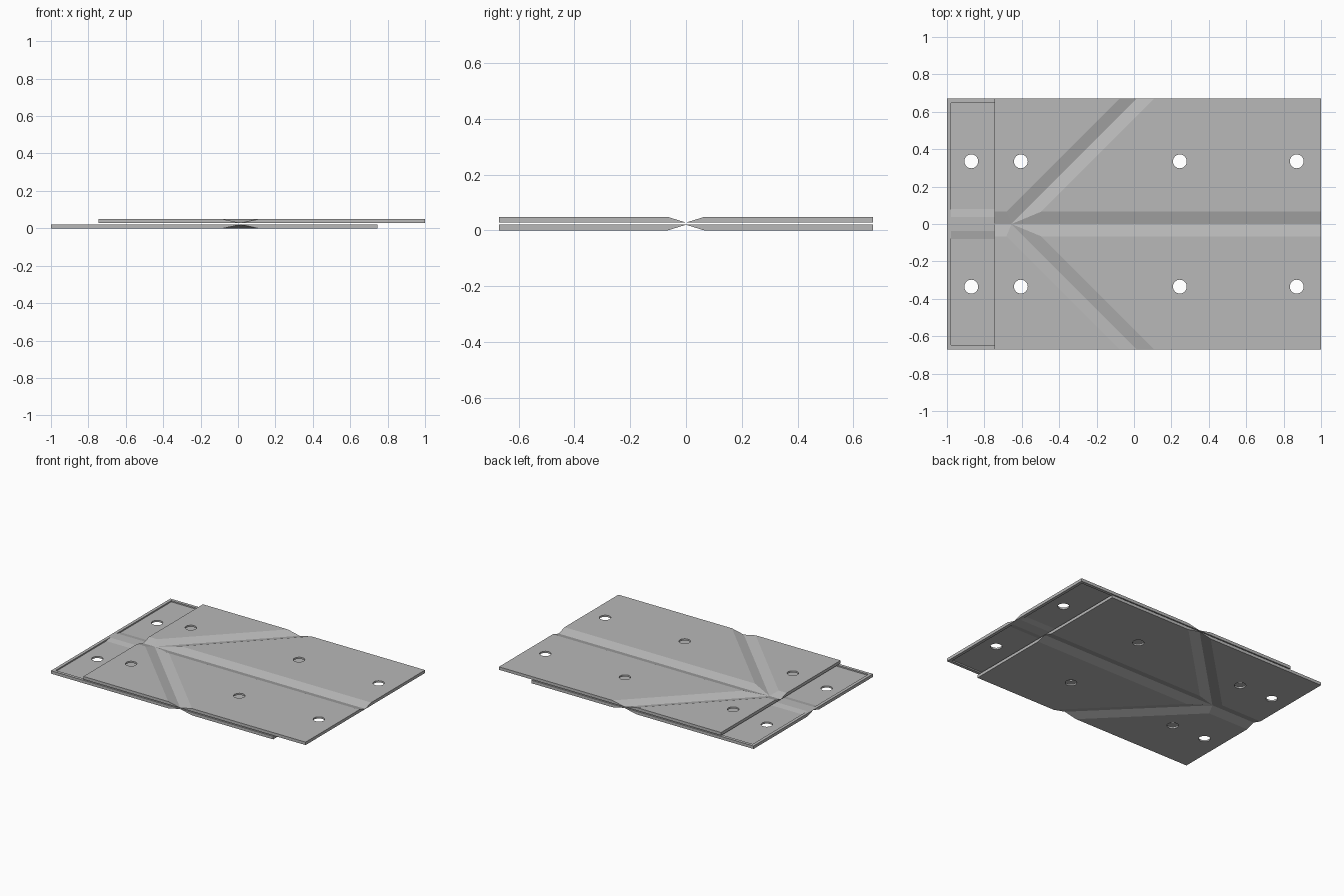
import bpy, bmesh, math
from mathutils import Matrix

cube = bpy.data.objects.get("Cube")
if cube:
    bpy.data.objects.remove(cube, do_unlink=True)

THICK = 0.021      # plate thickness
TOTAL = 0.0485     # height of the stacked pair
HALF_Y = 0.67
APEX = -0.655      # where the creases meet
GROOVE = 0.066     # half width of a crease groove
TIP = 0.0008       # material left at the crease
RIM = 0.022
FLOOR = 0.012      # skin left under the pockets

grey = bpy.data.materials.new("plain_grey")
grey.use_nodes = True
colour = (0.48, 0.48, 0.48, 1)
grey.diffuse_color = colour
grey.node_tree.nodes["Principled BSDF"].inputs["Base Color"].default_value = colour


def loft(name, lower, upper):
    """Closed solid between two matching rings of points."""
    bm = bmesh.new()
    a = [bm.verts.new(p) for p in lower]
    b = [bm.verts.new(p) for p in upper]
    bm.faces.new(a)
    bm.faces.new(b)
    for i in range(len(a)):
        j = (i + 1) % len(a)
        bm.faces.new((a[i], a[j], b[j], b[i]))
    bmesh.ops.recalc_face_normals(bm, faces=bm.faces)
    mesh = bpy.data.meshes.new(name)
    bm.to_mesh(mesh)
    bm.free()
    obj = bpy.data.objects.new(name, mesh)
    bpy.context.collection.objects.link(obj)
    return obj


def prism(name, ring, z0, z1):
    return loft(name, [(x, y, z0) for x, y in ring], [(x, y, z1) for x, y in ring])


def groove_cutter(start, length, angle):
    """V-shaped bar lying along a crease, point upwards."""
    peak = THICK - TIP
    wide = GROOVE * (peak + 0.01) / peak
    section = [(-wide, -0.01), (wide, -0.01), (0, peak)]
    bar = loft("groove_cutter", [(0, y, z) for y, z in section],
               [(length, y, z) for y, z in section])
    bar.data.transform(Matrix.Translation((start, 0, 0)) @ Matrix.Rotation(angle, 4, "Z"))
    return bar


def panel_ring(side, front, x0, x1, m):
    """Outline of one panel, kept a distance m from the creases."""
    top = HALF_Y - RIM
    if front:
        shift = APEX + m * math.sqrt(2)
        ring = [(shift + m, m), (x1, m), (x1, top), (shift + top, top)]
    else:
        shift = APEX - m * math.sqrt(2)
        ring = [(x0, m), (shift + m, m), (shift + top, top), (x0, top)]
    return [(x, y * side) for x, y in ring]


def pocket_cutter(side, front, x0, x1):
    deep = panel_ring(side, front, x0, x1, GROOVE + 0.015)
    wide = panel_ring(side, front, x0, x1, GROOVE * 0.55)
    return loft("pocket_cutter", [(x, y, FLOOR) for x, y in deep],
                [(x, y, THICK + 0.0005) for x, y in wide])


def hole_cutter(x, y):
    ring = [(x + 0.037 * math.cos(math.tau * i / 32),
             y + 0.037 * math.sin(math.tau * i / 32)) for i in range(32)]
    return prism("hole_cutter", ring, -0.05, 0.1)


def make_plate(name, x0, x1, flipped):
    corners = [(x0, -HALF_Y), (x1, -HALF_Y), (x1, HALF_Y), (x0, HALF_Y)]
    plate = prism(name, corners, 0, THICK)

    # creases, pockets and holes
    cutters = [groove_cutter(-1.2, 2.4, 0)]
    for side in (-1, 1):
        cutters.append(groove_cutter(APEX, 1.3, side * math.pi / 4))
        for front in (False, True):
            cutters.append(pocket_cutter(side, front, x0 + RIM, x1 - RIM))
        for x in (-0.87, -0.605, 0.245, 0.87):
            if x0 < x < x1:
                cutters.append(hole_cutter(x, side * 0.335))
    for cutter in cutters:
        cutter.hide_render = True
        mod = plate.modifiers.new("cut", "BOOLEAN")
        mod.operation = "DIFFERENCE"
        mod.solver = "EXACT"
        mod.object = cutter

    # bake the cuts and drop the cutters
    bpy.context.view_layer.update()
    graph = bpy.context.evaluated_depsgraph_get()
    mesh = bpy.data.meshes.new_from_object(plate.evaluated_get(graph))
    plate.modifiers.clear()
    plate.data = mesh
    for cutter in cutters:
        bpy.data.objects.remove(cutter, do_unlink=True)

    # the upper plate is the lower one turned upside down
    if flipped:
        mesh.transform(Matrix.Translation((0, 0, TOTAL)) @ Matrix.Diagonal((1, 1, -1, 1)))
        mesh.flip_normals()
    mesh.materials.clear()
    mesh.materials.append(grey)
    return plate


make_plate("lower_plate", -1, 0.745, False)
make_plate("upper_plate", -0.745, 1, True)
